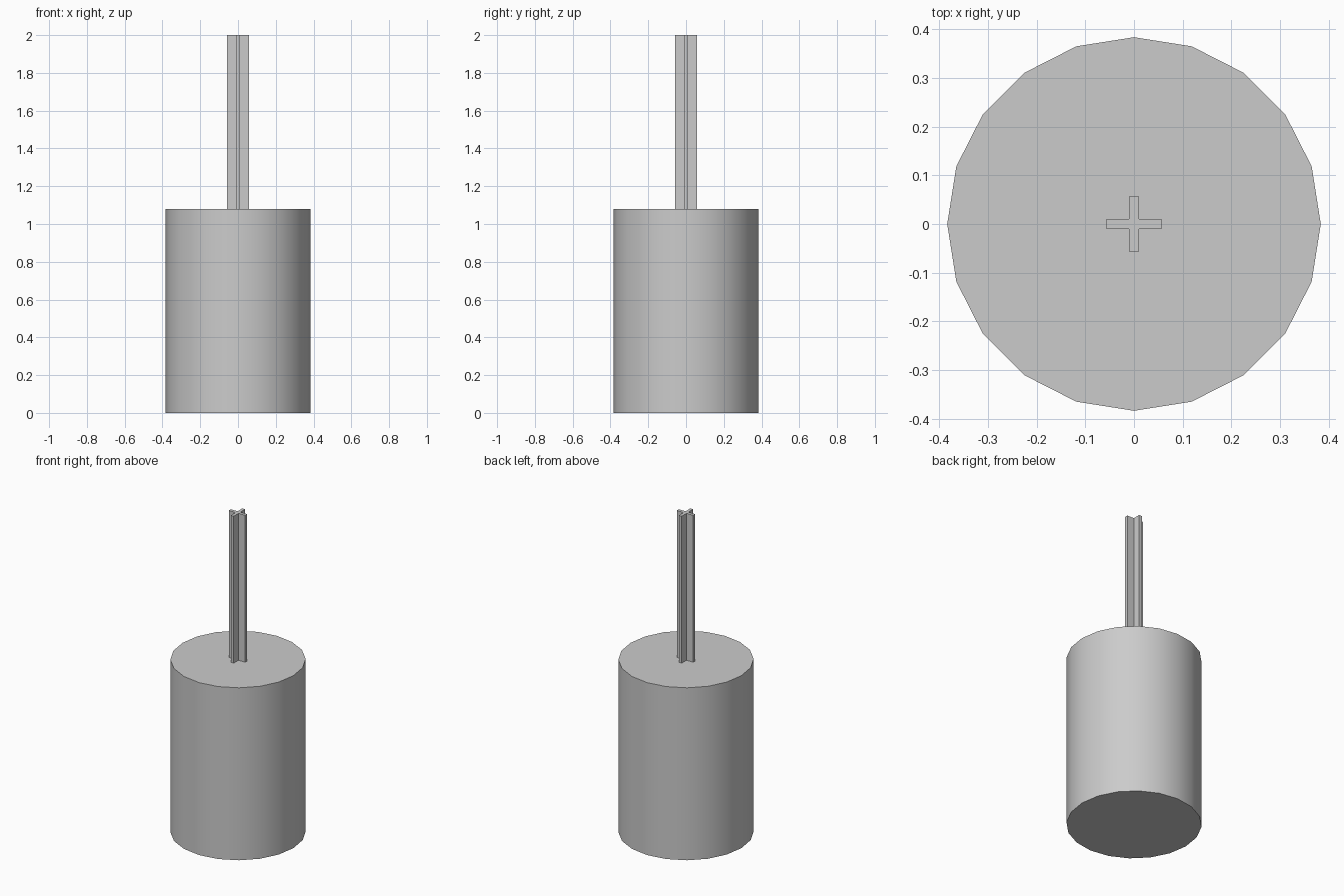
import bpy, bmesh, math
from mathutils import Matrix, Vector

cube = bpy.data.objects.get("Cube")
if cube:
    bpy.data.objects.remove(cube, do_unlink=True)

RADIUS, BODY_TOP, TOTAL = 0.384, 1.08, 2.0
ARM, HALF_WIDTH = 0.057, 0.01

grey = bpy.data.materials.new("light grey")
grey.use_nodes = True
colour = (0.6, 0.6, 0.6, 1)
grey.diffuse_color = colour
grey.node_tree.nodes["Principled BSDF"].inputs["Base Color"].default_value = colour


def prism(name, outline, bottom, top):
    """Extrude a flat outline upwards into a closed solid."""
    bm = bmesh.new()
    base = bm.faces.new([bm.verts.new((p.x, p.y, bottom)) for p in outline])
    grown = bmesh.ops.extrude_face_region(bm, geom=[base], use_keep_orig=True)
    moved = [v for v in grown["geom"] if isinstance(v, bmesh.types.BMVert)]
    bmesh.ops.translate(bm, verts=moved, vec=(0, 0, top - bottom))
    bmesh.ops.recalc_face_normals(bm, faces=bm.faces)
    mesh = bpy.data.meshes.new(name)
    bm.to_mesh(mesh)
    bm.free()
    mesh.materials.append(grey)
    obj = bpy.data.objects.new(name, mesh)
    bpy.context.collection.objects.link(obj)
    return obj


# Twenty-sided body with smooth walls and sharp rims
SIDES = 20
circle = [Matrix.Rotation(math.tau * i / SIDES, 2) @ Vector((RADIUS, 0))
          for i in range(SIDES)]
body = prism("cylinder_body", circle, 0, BODY_TOP)
bpy.ops.object.select_all(action="DESELECT")
body.select_set(True)
bpy.context.view_layer.objects.active = body
bpy.ops.object.shade_smooth_by_angle(angle=math.radians(30))

# Cross-shaped shaft, one arm of the outline turned four times
arm = [Vector((ARM, -HALF_WIDTH)), Vector((ARM, HALF_WIDTH)),
       Vector((HALF_WIDTH, HALF_WIDTH))]
cross = [Matrix.Rotation(math.pi / 2 * k, 2) @ p for k in range(4) for p in arm]
prism("cross_shaft", cross, BODY_TOP, TOTAL)
